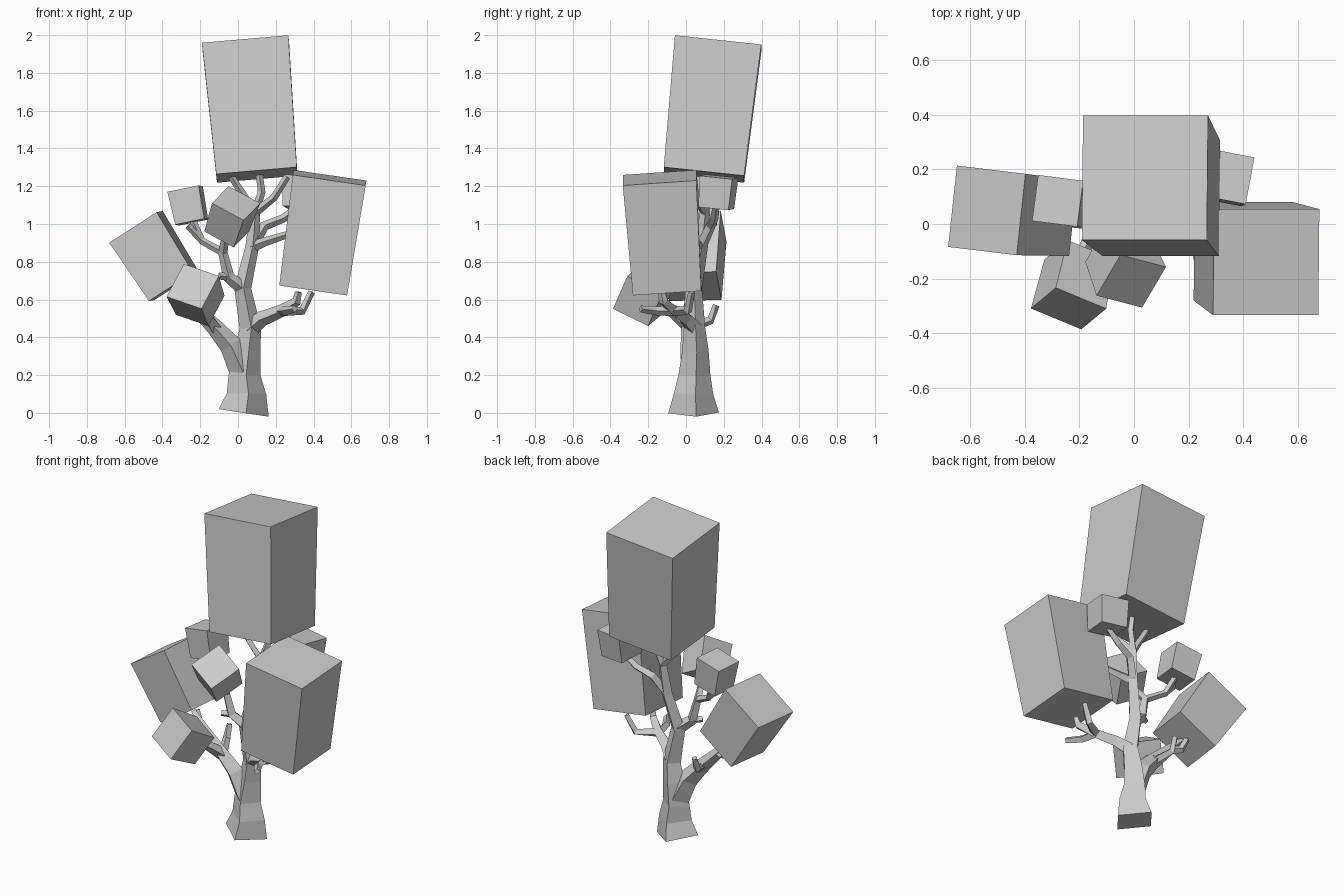
import bpy
import bmesh
from mathutils import Vector

cube = bpy.data.objects.get("Cube")
if cube:
    bpy.data.objects.remove(cube, do_unlink=True)

# One flat grey for the whole tree
shade = (0.6, 0.6, 0.6, 1)
grey = bpy.data.materials.new("pale_grey")
grey.use_nodes = True
grey.diffuse_color = shade
grey.node_tree.nodes["Principled BSDF"].inputs["Base Color"].default_value = shade

SIDE = Vector((0, 1, 0))
UP = Vector((0, 0, 1))
TIP_RADIUS = 0.018
LEAF_TAPER = 0.93


def sweep(name, points, radii, hint):
    """Flat-shaded tube with a square section, one corner towards the hint."""
    bm = bmesh.new()
    rings = []
    last = len(points) - 1
    for i, (point, radius) in enumerate(zip(points, radii)):
        tangent = (points[min(i + 1, last)] - points[max(i - 1, 0)]).normalized()
        u = (hint - tangent * hint.dot(tangent)).normalized()
        v = tangent.cross(u)
        rings.append([bm.verts.new(point + spoke * radius) for spoke in (u, v, -u, -v)])
    for lower, upper in zip(rings, rings[1:]):
        for k in range(4):
            bm.faces.new((lower[k - 1], lower[k], upper[k], upper[k - 1]))
    bm.faces.new(rings[0])
    bm.faces.new(rings[-1])
    bmesh.ops.recalc_face_normals(bm, faces=bm.faces)
    mesh = bpy.data.meshes.new(name)
    bm.to_mesh(mesh)
    bm.free()
    mesh.materials.append(grey)
    bpy.context.collection.objects.link(bpy.data.objects.new(name, mesh))


def foliage(name, base, top, width, across):
    """Block of leaves, narrower at its base, with one edge running along across."""
    base, top, across = Vector(base), Vector(top), Vector(across)
    axis = (top - base).normalized()
    across = (across - axis * across.dot(axis)).normalized()
    corner = across + axis.cross(across)
    half_diagonal = width / 2 ** 0.5
    sweep(name, [base, top], [half_diagonal * LEAF_TAPER, half_diagonal], corner)


def branch(name, parent, joint, *path, thickness=0.85):
    """Limb leaving a joint of its parent and thinning evenly to its tip."""
    parent_points, parent_radii = parent
    points = [parent_points[joint]] + [Vector(p) for p in path]
    start = parent_radii[joint] * thickness
    steps = len(path)
    radii = [start + (TIP_RADIUS - start) * i / steps for i in range(steps + 1)]
    reach = (points[-1] - points[0]).normalized()
    sweep(name, points, radii, UP if abs(reach.y) > abs(reach.z) else SIDE)
    return points, radii


# Foliage blocks
foliage("crown_foliage", (.1, .095, 1.26), (.04, .17, 1.955), .46, (1, 0, .09))
foliage("left_large_foliage", (.4, -.1, .66), (.485, -.14, 1.245), .39, (1, 0, -.15))
foliage("right_large_foliage", (-.34, .035, .67), (-.54, .05, .985), .3, (1, -.12, .6))
foliage("front_low_foliage", (-.2, -.13, .57), (-.24, -.31, .67), .21, (.9, -.4, -.3))
foliage("front_middle_foliage", (-.06, -.09, .96), (-.01, -.21, 1.11), .195, (.8, -.2, -.45))
foliage("right_small_foliage", (-.245, .075, 1.01), (-.28, .085, 1.185), .17, (.8, -.1, .2))
foliage("back_small_foliage", (.33, .16, 1.085), (.34, .175, 1.25), .175, (.8, -.15, 0))

# Trunk with a flared foot, continuing into the central leader
trunk_points = [Vector(p) for p in (
    (.03, .04, 0), (.045, .04, .1), (.035, .045, .2), (.05, .05, .33), (.065, .045, .45),
    (.025, .04, .66), (.075, .08, .88), (.09, .1, 1.06))]
trunk_radii = [.135, .105, .085, .07, .057, .045, .036, .027]
sweep("trunk", trunk_points, trunk_radii, Vector((1, .1, 0)))
trunk = trunk_points, trunk_radii

# Low bough on the right with its twigs
low_right = branch("right_low_bough", trunk, 2, (-.04, .03, .36), (-.12, .02, .45),
                   (-.24, .02, .57), (-.33, .03, .66))
branch("right_low_front_twig", low_right, 2, (-.16, -.05, .51), (-.2, -.13, .57))
branch("right_low_back_twig", low_right, 2, (-.17, .13, .49), (-.17, .16, .57), thickness=.6)
branch("right_low_inner_twig", low_right, 3, (-.3, .06, .58), (-.33, .07, .65))

# Low bough on the left with its twigs
low_left = branch("left_low_bough", trunk, 4, (.13, 0, .5), (.23, -.06, .54),
                  (.31, -.12, .59), (.32, -.13, .64))
branch("left_low_outer_twig", low_left, 2, (.34, .01, .54), (.39, .03, .64))
branch("left_low_front_twig", low_left, 2, (.25, -.16, .54), (.3, -.24, .55))

# High bough on the right with its twigs
high_right = branch("right_high_bough", trunk, 5, (-.05, .01, .72), (-.08, 0, .85),
                    (-.06, -.09, .97))
branch("right_high_stub", high_right, 1, (-.1, -.02, .725), thickness=.7)
outer = branch("right_high_outer_branch", high_right, 2, (-.19, .05, .91), (-.24, .075, 1.02))
branch("right_high_twig", outer, 1, (-.265, .03, .99))

# Branches of the leader
branch("left_middle_branch", trunk, 6, (.14, .05, .905), (.28, 0, .95))
branch("back_branch", trunk, 6, (.14, .13, .99), (.24, .15, 1.03), (.33, .16, 1.1))
branch("crown_right_twig", trunk, 7, (.05, .09, 1.12), (-.035, .07, 1.25))
branch("crown_middle_twig", trunk, 7, (.125, .12, 1.17), (.11, .12, 1.28))
branch("crown_left_twig", trunk, 7, (.19, .05, 1.14), (.26, .04, 1.25))
